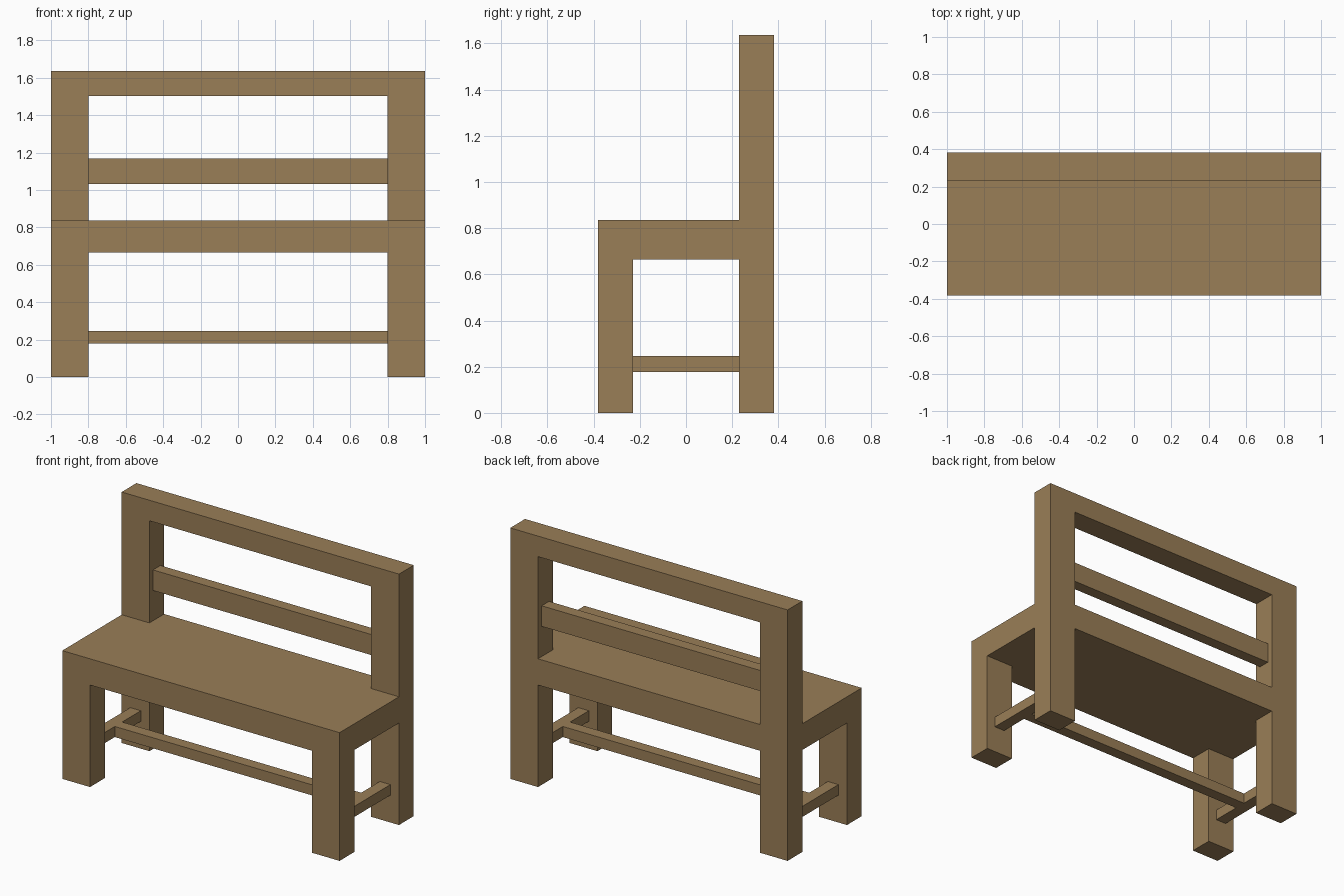
import bpy
import bmesh

cube = bpy.data.objects.get("Cube")
if cube:
    bpy.data.objects.remove(cube, do_unlink=True)

# One wood colour for the whole bench
WOOD = (0.322, 0.209, 0.095, 1.0)
wood = bpy.data.materials.new("wood_brown")
wood.use_nodes = True
wood.diffuse_color = WOOD
bsdf = next(n for n in wood.node_tree.nodes if n.type == "BSDF_PRINCIPLED")
bsdf.inputs["Base Color"].default_value = WOOD


def beam(name, x, y, z):
    """Square-edged timber spanning the given (low, high) ranges."""
    bm = bmesh.new()
    bmesh.ops.create_cube(bm, size=1)
    for v in bm.verts:
        v.co = [r[0] if c < 0 else r[1] for c, r in zip(v.co, (x, y, z))]
    mesh = bpy.data.meshes.new(name)
    bm.to_mesh(mesh)
    bm.free()
    mesh.materials.append(wood)
    obj = bpy.data.objects.new(name, mesh)
    bpy.context.collection.objects.link(obj)
    return obj


# Shared dimensions
END, LEG_IN = 1.0, 0.8
DEPTH, LEG_Y = 0.382, 0.23
SEAT_LOW, SEAT_TOP, TOP = 0.665, 0.836, 1.636
RAIL_Z = (0.178, 0.247)
RAIL_IN, RAIL_OUT = 0.862, 0.938
HALF = 0.038
BACK = (LEG_Y, DEPTH)
FRONT = (-DEPTH, -LEG_Y)

# Seat slab
beam("seat", (-END, END), (-DEPTH, DEPTH), (SEAT_LOW, SEAT_TOP))

# Legs, back posts and low side rails, mirrored left and right
for side, s in (("left", 1), ("right", -1)):
    x = sorted((s * LEG_IN, s * END))
    beam(f"front_leg_{side}", x, FRONT, (0, SEAT_LOW))
    beam(f"back_leg_{side}", x, BACK, (0, SEAT_LOW))
    beam(f"back_post_{side}", x, BACK, (SEAT_TOP, TOP))
    beam(f"side_rail_{side}", sorted((s * RAIL_IN, s * RAIL_OUT)),
         (-LEG_Y, LEG_Y), RAIL_Z)

# Backrest: full-depth top rail and a thinner recessed middle slat
beam("back_top_rail", (-LEG_IN, LEG_IN), BACK, (1.502, TOP))
mid = (LEG_Y + DEPTH) / 2
beam("back_slat", (-LEG_IN, LEG_IN), (mid - HALF, mid + HALF), (1.033, 1.167))

# Long stretcher joining the two side rails
beam("stretcher", (-RAIL_IN, RAIL_IN), (-HALF, HALF), RAIL_Z)
